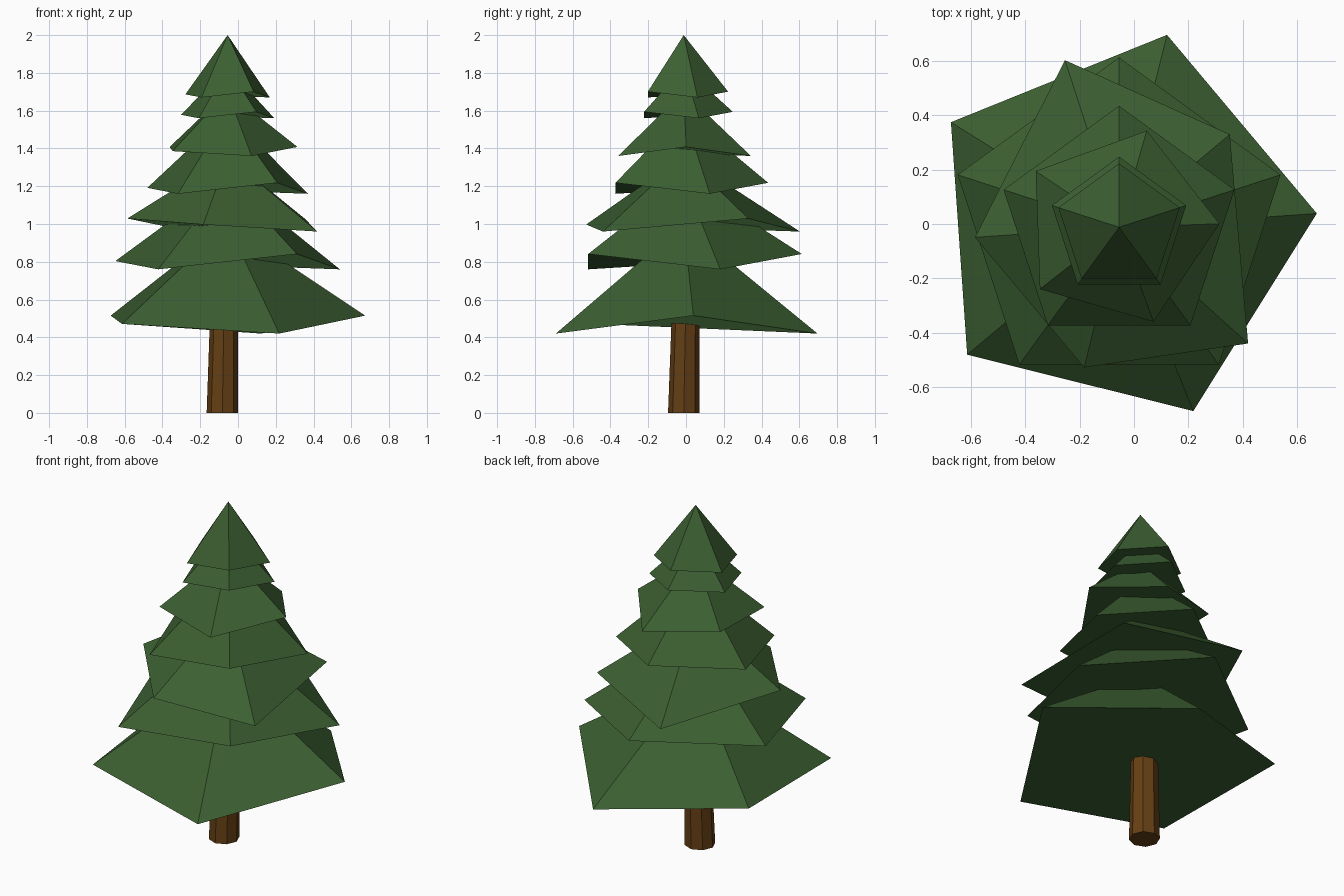
import bpy
import bmesh
from math import cos, sin, radians
from mathutils import Vector

cube = bpy.data.objects.get("Cube")
if cube:
    bpy.data.objects.remove(cube, do_unlink=True)


def make_material(name, rgb):
    mat = bpy.data.materials.new(name)
    mat.use_nodes = True
    mat.diffuse_color = (*rgb, 1)
    bsdf = mat.node_tree.nodes["Principled BSDF"]
    bsdf.inputs["Base Color"].default_value = (*rgb, 1)
    bsdf.inputs["Roughness"].default_value = 0.9
    return mat


green = make_material("pine green", (0.044, 0.114, 0.031))
brown = make_material("bark brown", (0.13, 0.05, 0.007))


def add_object(name, bm, mat):
    bmesh.ops.recalc_face_normals(bm, faces=bm.faces[:])
    mesh = bpy.data.meshes.new(name)
    bm.to_mesh(mesh)
    bm.free()
    mesh.materials.append(mat)
    obj = bpy.data.objects.new(name, mesh)
    bpy.context.collection.objects.link(obj)
    return obj


def ring(bm, center, radius, sides, start=0):
    angles = [radians(start + i * 360 / sides) for i in range(sides)]
    return [bm.verts.new((center[0] + radius * cos(a),
                          center[1] + radius * sin(a), center[2])) for a in angles]


AXIS = (-0.055, -0.012)
DROOP = (0.13, 0, 0.13, 0.07, 0)     # uneven rim, relative to the radius


def branch_tier(name, radius, start, base, top, nudges=()):
    """Five-sided cone with an uneven rim and a closed underside."""
    bm = bmesh.new()
    rim = ring(bm, (*AXIS, base), radius, 5, start)
    for vert, lift in zip(rim, DROOP):
        vert.co.z += lift * radius
    for index, offset in nudges:
        rim[index].co += Vector(offset)
    tip = bm.verts.new((*AXIS, top))
    for i in range(5):
        bm.faces.new((rim[i], rim[(i + 1) % 5], tip))
    bm.faces.new(rim[::-1])
    add_object(name, bm, green)


# Branch tiers from bottom to top: radius, turn, rim height, tip height
branch_tier("branch_tier_1", 0.73, 4, 0.42, 1.0)
branch_tier("branch_tier_2", 0.625, 306, 0.76, 1.24)
# The third tier has two corners pulled outwards
branch_tier("branch_tier_3", 0.532, 40, 0.96, 1.36,
            [(1, (0, 0.122, 0)), (4, (0.024, -0.146, 0))])
branch_tier("branch_tier_4", 0.447, 306, 1.16, 1.59)
branch_tier("branch_tier_5", 0.37, 2, 1.36, 1.7)
branch_tier("branch_tier_6", 0.26, 306, 1.56, 1.83)
branch_tier("branch_tier_7", 0.235, 306, 1.67, 2.0)

# Trunk: eight sides, slightly tapered and leaning
bm = bmesh.new()
foot = ring(bm, (-0.083, -0.012, 0), 0.083, 8)
head = ring(bm, (-0.07, 0.003, 0.8), 0.068, 8)
for i in range(8):
    j = (i + 1) % 8
    bm.faces.new((foot[i], foot[j], head[j], head[i]))
bm.faces.new(foot[::-1])
bm.faces.new(head)
add_object("trunk", bm, brown)
